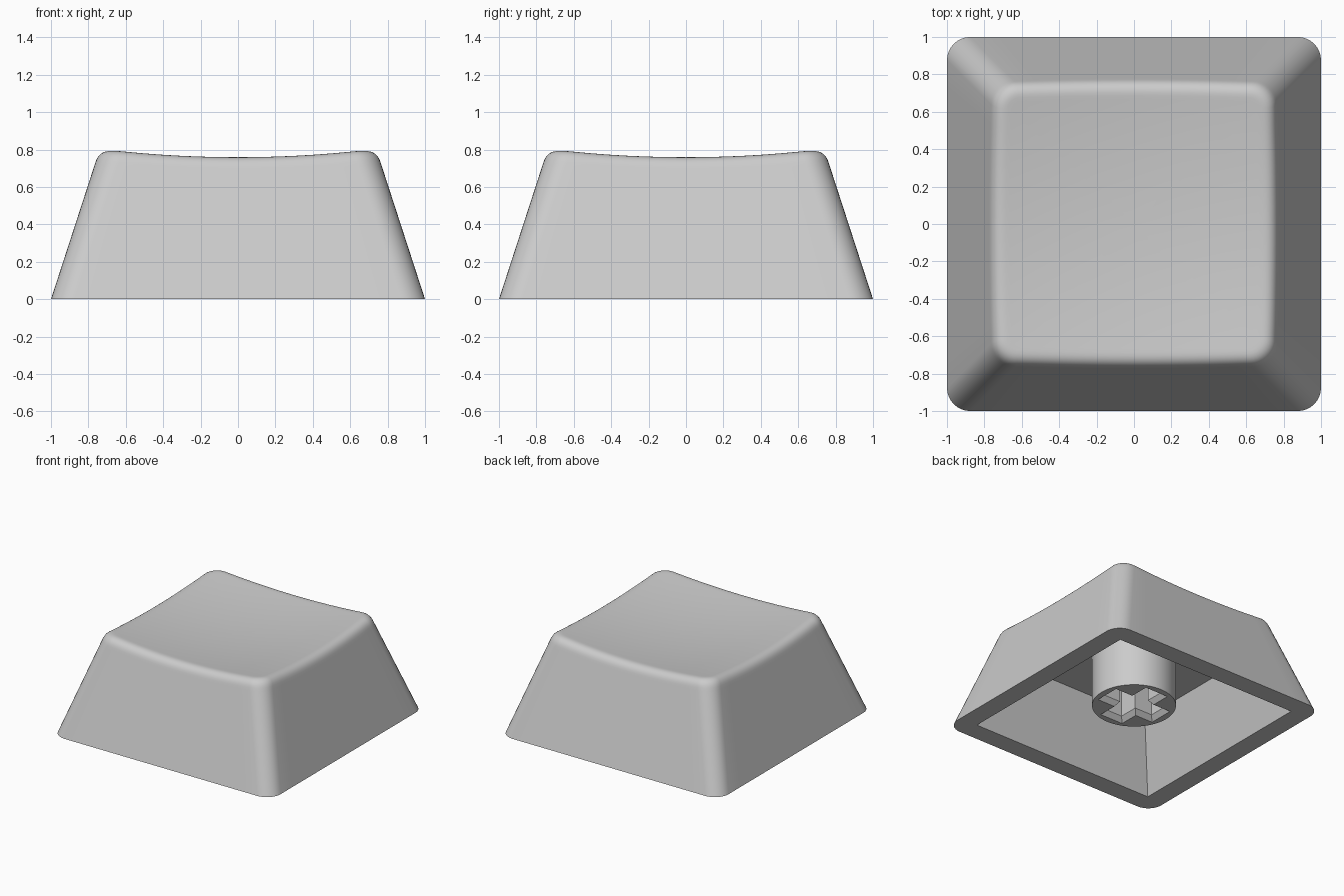
import bpy, bmesh, math
from mathutils import Vector

if "Cube" in bpy.data.objects:
    bpy.data.objects.remove(bpy.data.objects["Cube"])

grey = bpy.data.materials.new("light grey plastic")
grey.diffuse_color = (0.6, 0.6, 0.6, 1)
grey.use_nodes = True
grey.node_tree.nodes["Principled BSDF"].inputs["Base Color"].default_value = grey.diffuse_color

SLOPE, RADIUS, FILLET = 0.325, 0.125, 0.065   # wall draft, corner radius, rim rounding
ARC, SIDE = 8, 12                             # steps per corner and per straight side
CEILING = 0.54
COUNT = 4 * (ARC + SIDE)


def half(z):
    return 1 - SLOPE * z


def dish(x, y):
    return 0.718 + 0.085 * (x * x + y * y)


def outline(i, h, r):
    """Point i of a rounded square with half width h and corner radius r."""
    q, k = divmod(i, ARC + SIDE)
    c = h - r
    if k <= ARC:
        a = math.pi / 2 * k / ARC
        p = Vector((c + r * math.cos(a), c + r * math.sin(a)))
    else:
        p = Vector((c - 2 * c * (k - ARC) / SIDE, h))
    for _ in range(q):
        p = Vector((-p.y, p.x))
    return p


def add_ring(bm, points):
    return [bm.verts.new(p) for p in points]


def bridge(bm, a, b):
    for i in range(len(a)):
        j = (i + 1) % len(a)
        bm.faces.new((a[i], a[j], b[j], b[i]))


def fill_between(bm, *rings):
    edges = []
    for ring in rings:
        for i, v in enumerate(ring):
            pair = (v, ring[(i + 1) % len(ring)])
            edges.append(bm.edges.get(pair) or bm.edges.new(pair))
    bmesh.ops.triangle_fill(bm, edges=edges, use_beauty=True)


def finish(bm, name):
    bmesh.ops.recalc_face_normals(bm, faces=bm.faces)
    mesh = bpy.data.meshes.new(name)
    bm.to_mesh(mesh)
    bm.free()
    mesh.materials.append(grey)
    obj = bpy.data.objects.new(name, mesh)
    bpy.context.collection.objects.link(obj)
    bpy.ops.object.select_all(action='DESELECT')
    obj.select_set(True)
    bpy.context.view_layer.objects.active = obj
    bpy.ops.object.shade_smooth_by_angle(angle=math.radians(30))


def square(h, z):
    return [Vector((x * h, y * h, z)) for x, y in ((1, 1), (-1, 1), (-1, -1), (1, -1))]


# Cap shell: tapered walls, rounded rim following the dished top
bm = bmesh.new()
low, corner, inner = [], [], []
for i in range(COUNT):
    z = 0.78
    for _ in range(8):
        p = outline(i, half(z), RADIUS)
        z = dish(*p)
    corner.append(Vector((*p, z)))
    zl = z - FILLET * 0.95
    low.append(Vector((*outline(i, half(zl), RADIUS), zl)))
    p = outline(i, half(z) - FILLET, RADIUS - FILLET)
    inner.append(Vector((*p, dish(*p))))

base = add_ring(bm, [(*outline(i, 1, RADIUS), 0) for i in range(COUNT)])
rings = [base, add_ring(bm, [(*outline(i, half(p.z - 0.02), RADIUS), p.z - 0.02)
                             for i, p in enumerate(low)])]
for s in range(8):
    t = s / 7
    rings.append(add_ring(bm, [a * (1 - t) ** 2 + c * 2 * t * (1 - t) + b * t * t
                               for a, c, b in zip(low, corner, inner)]))
for t in (0.97, 0.85, 0.7, 0.55, 0.4, 0.25, 0.12):
    rings.append(add_ring(bm, [(p.x * t, p.y * t, dish(p.x * t, p.y * t)) for p in inner]))
for a, b in zip(rings, rings[1:]):
    bridge(bm, a, b)
centre = bm.verts.new((0, 0, dish(0, 0)))
for i in range(COUNT):
    bm.faces.new((rings[-1][i], rings[-1][(i + 1) % COUNT], centre))

# Hollow underside with sharp corners
mouth = add_ring(bm, square(0.84, 0))
roof = add_ring(bm, square(0.84 - SLOPE * CEILING, CEILING))
bridge(bm, mouth, roof)
bm.faces.new(roof)
fill_between(bm, base, mouth)
finish(bm, "cap_shell")


# Stem: round post with a chamfered cross socket
def cross(l, w, z):
    pts = []
    for q in range(4):
        for x, y in ((w, w), (w, l), (-w, l)):
            for _ in range(q):
                x, y = -y, x
            pts.append((x, y, z))
    return pts


bm = bmesh.new()
BOTTOM, R, N = 0.11, 0.316, 64
tube = [add_ring(bm, [(R * math.cos(2 * math.pi * i / N), R * math.sin(2 * math.pi * i / N), z)
                      for i in range(N)]) for z in (BOTTOM, CEILING)]
socket = [add_ring(bm, cross(l, w, z)) for l, w, z in
          ((0.265, 0.105, BOTTOM), (0.235, 0.075, BOTTOM + 0.04), (0.235, 0.075, CEILING - 0.01))]
bridge(bm, *tube)
bridge(bm, socket[0], socket[1])
bridge(bm, socket[1], socket[2])
bm.faces.new(socket[2])
fill_between(bm, tube[0], socket[0])
finish(bm, "stem")
